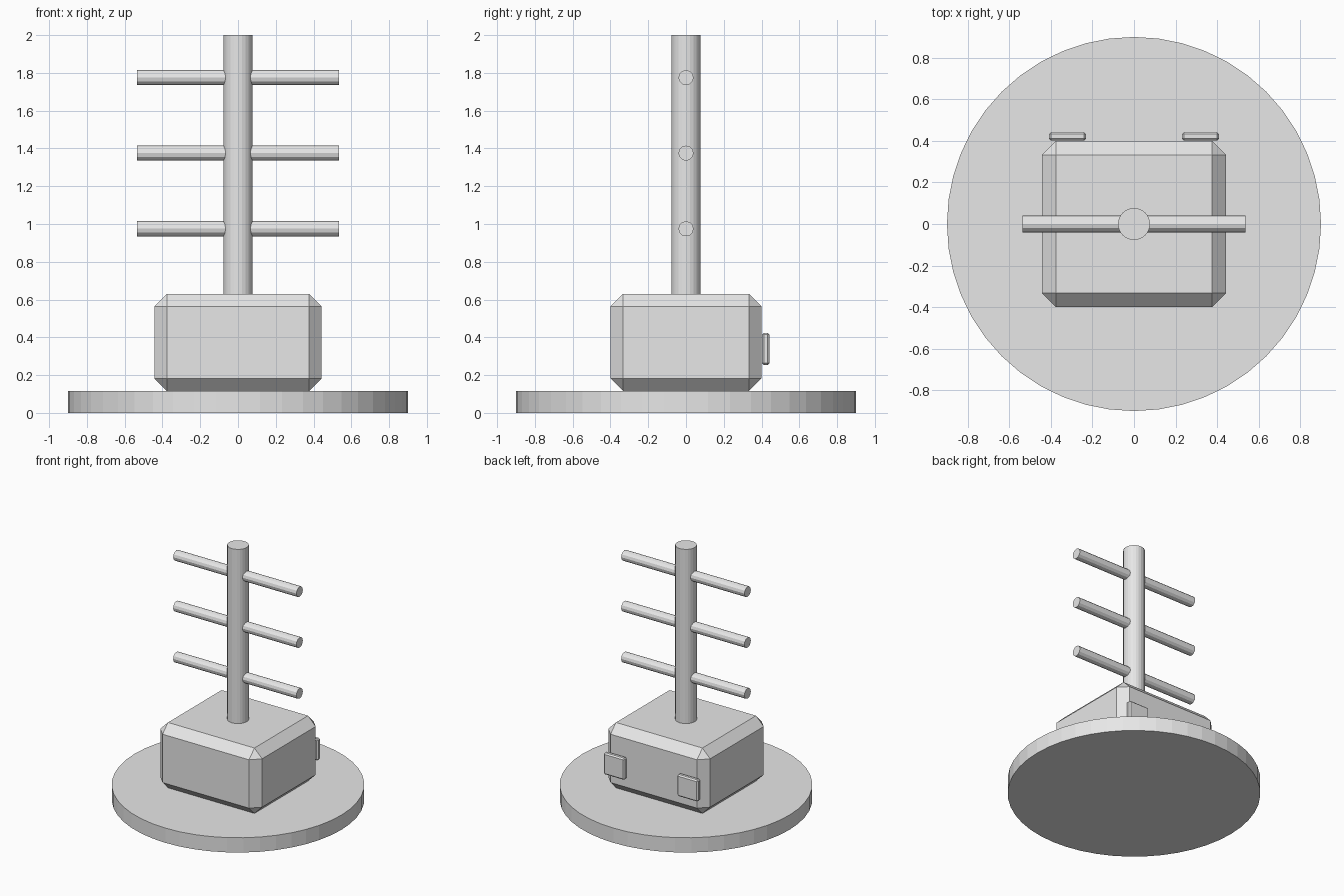
import bpy
import bmesh
import math
from mathutils import Matrix

if "Cube" in bpy.data.objects:
    bpy.data.objects.remove(bpy.data.objects["Cube"])

grey = bpy.data.materials.new("plain_grey")
grey.diffuse_color = (0.8, 0.8, 0.8, 1.0)
grey.use_nodes = True
grey.node_tree.nodes["Principled BSDF"].inputs["Base Color"].default_value = grey.diffuse_color


def finish(name, bm):
    mesh = bpy.data.meshes.new(name)
    bm.to_mesh(mesh)
    bm.free()
    mesh.materials.append(grey)
    obj = bpy.data.objects.new(name, mesh)
    bpy.context.collection.objects.link(obj)
    return obj


def cylinder(name, radius, length, centre, sides, along_x=False):
    bm = bmesh.new()
    turn = Matrix.Rotation(math.pi / 2, 4, 'Y') if along_x else Matrix()
    bmesh.ops.create_cone(bm, cap_ends=True, segments=sides, radius1=radius,
                          radius2=radius, depth=length,
                          matrix=Matrix.Translation(centre) @ turn)
    return finish(name, bm)


def chamfered_box(name, size, centre, chamfer):
    bm = bmesh.new()
    bmesh.ops.create_cube(bm, size=1.0, matrix=Matrix.Translation(centre)
                          @ Matrix.Diagonal((*size, 1.0)))
    bmesh.ops.bevel(bm, geom=bm.edges[:], offset=chamfer, segments=1,
                    affect='EDGES', profile=0.5)
    return finish(name, bm)


# Round base and chamfered body
cylinder("base_disc", 0.9, 0.116, (0, 0, 0.058), 48)
chamfered_box("body", (0.886, 0.8, 0.514), (0, 0, 0.373), 0.067)

# Mast with three cross bars
cylinder("mast", 0.077, 1.40, (0, 0, 1.30), 24)
for i in range(3):
    cylinder(f"cross_bar_{i + 1}", 0.04, 1.072, (0, 0, 0.975 + 0.4 * i), 12, True)

# Two small plates on the back of the body
for side, x in (("left", -0.32), ("right", 0.32)):
    chamfered_box(f"back_plate_{side}", (0.18, 0.04, 0.17), (x, 0.422, 0.339), 0.01)
